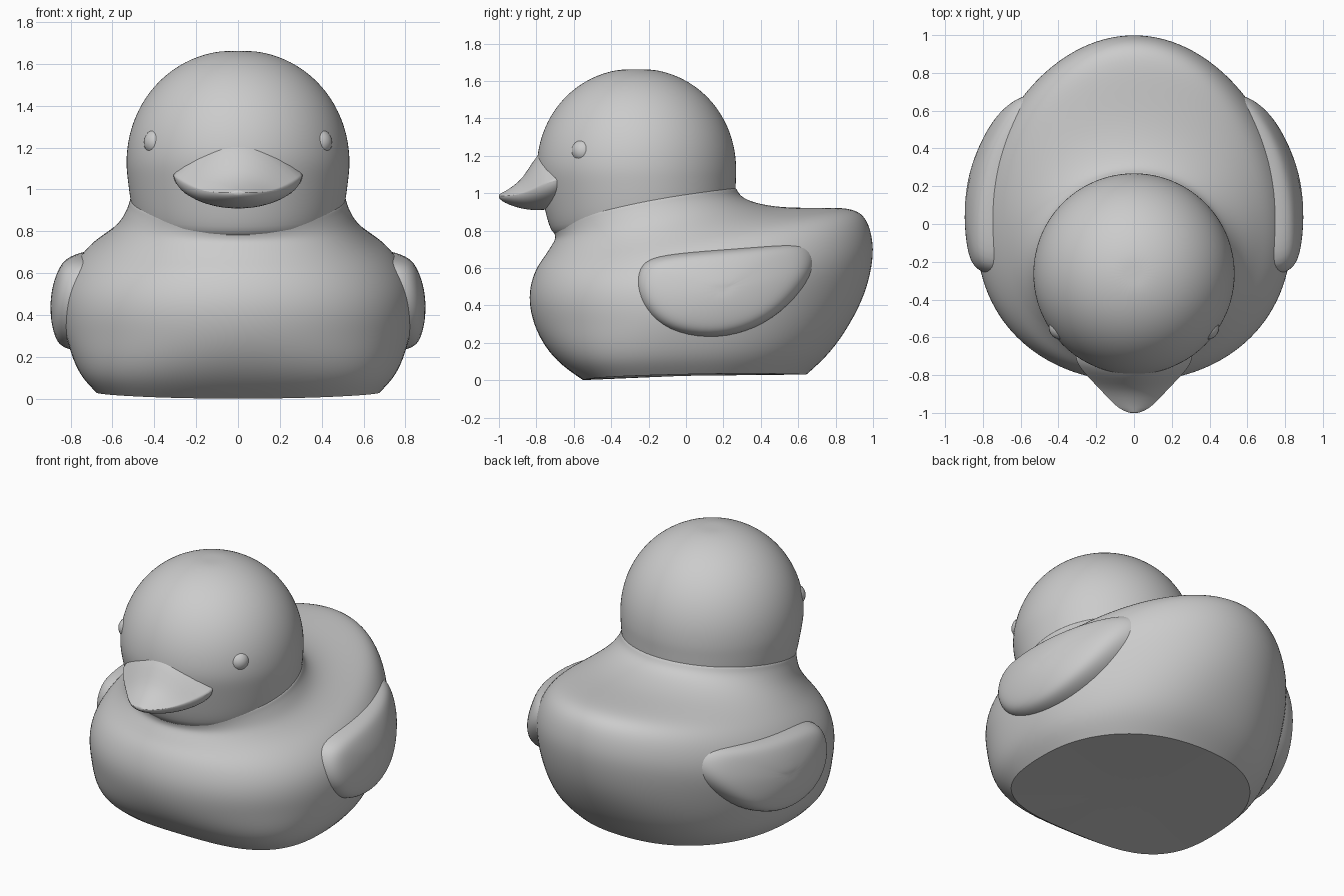
import bpy
import bmesh
from math import sin, cos, pi, sqrt, radians, copysign
from mathutils import Vector

if "Cube" in bpy.data.objects:
    bpy.data.objects.remove(bpy.data.objects["Cube"], do_unlink=True)

SIDES = 32
ANGLES = [2 * pi * i / SIDES for i in range(SIDES)]


def finish(bm, name, levels):
    bmesh.ops.recalc_face_normals(bm, faces=bm.faces)
    mesh = bpy.data.meshes.new(name)
    bm.to_mesh(mesh)
    bm.free()
    obj = bpy.data.objects.new(name, mesh)
    bpy.context.collection.objects.link(obj)
    if levels:
        mod = obj.modifiers.new("Smooth surface", "SUBSURF")
        mod.levels = mod.render_levels = levels
    bpy.ops.object.select_all(action="DESELECT")
    obj.select_set(True)
    bpy.context.view_layer.objects.active = obj
    bpy.ops.object.shade_smooth_by_angle(angle=radians(50))


def loft(name, rings, levels=2, sharp_start=False):
    """Skin closed rings of points and cap both ends."""
    bm = bmesh.new()
    crease = bm.edges.layers.float.new("crease_edge")
    rows = [[bm.verts.new(p) for p in ring] for ring in rings]
    n = len(rows[0])
    for a, b in zip(rows, rows[1:]):
        for i in range(n):
            j = (i + 1) % n
            bm.faces.new((a[i], a[j], b[j], b[i]))
    for row, sharp in ((rows[0], sharp_start), (rows[-1], False)):
        middle = sum((v.co for v in row), Vector()) / n
        pole = bm.verts.new(middle)
        for i in range(n):
            a, b = row[i], row[(i + 1) % n]
            bm.faces.new((a, b, pole))
            if sharp:
                rim = bm.edges.get((a, b))
                rim[crease] = 1.0
                rim.smooth = False
    finish(bm, name, levels)


def tilted_ring(yf, zf, yb, zb, w, zs, forward=0, power=1):
    """Oval through a front point, a back point and two side points."""
    ym, yr = (yf + yb) / 2, (yb - yf) / 2
    zm, zr = (zf + zb) / 2, (zb - zf) / 2
    points = []
    for t in ANGLES:
        s = copysign(abs(sin(t)) ** power, sin(t))
        c = copysign(abs(cos(t)) ** power, cos(t))
        points.append((w * s, ym - yr * c - forward * s * s,
                       zm - zr * c + (zs - zm) * s * s))
    return points


# Body: front y, z; back y, z; half width, side z
body = [
    (-.55, 0, .65, .03, .68, .03),
    (-.67, .08, .775, .14, .76, .11),
    (-.76, .18, .885, .3, .805, .22),
    (-.82, .3, .97, .47, .835, .33),
    (-.845, .42, 1.01, .65, .845, .43),
    (-.835, .52, 1.005, .76, .835, .53),
    (-.8, .61, .975, .865, .795, .62),
    (-.76, .66, .91, .92, .735, .7),
    (-.735, .7, .77, .925, .67, .75),
    (-.715, .73, .55, .92, .6, .805),
    (-.7, .755, .4, .94, .56, .85),
    (-.705, .785, .31, .97, .535, .9),
    (-.72, .82, .275, 1.01, .52, .94),
    (-.73, .86, .262, 1.06, .516, .98),
]
body_rings = []
for row in body:
    side_z = row[-1]
    skew = .12 * min(1, max(0, (.96 - side_z) / .3))
    body_rings.append(tilted_ring(*row, skew, min(1, .77 + .7 * side_z)))
loft("body", body_rings, sharp_start=True)

# Head: slanted neck rising into a dome
HEAD_Y, HEAD_Z, HEAD_R = -.265, 1.13, .538
head = [
    (-.69, .74, .2, .82, .47, .78),
    (-.735, .82, .262, .9, .505, .88),
    (-.757, .91, .268, 1, .522, .98),
    (-.785, 1.04, .27, 1.08, .533, 1.07),
]
for step in range(10):
    a = pi / 2 * step / 10
    r, z = HEAD_R * cos(a) ** .95, HEAD_Z + HEAD_R * sin(a)
    head.append((HEAD_Y - r, z, HEAD_Y + r, z, r, z))
loft("head", [tilted_ring(*r) for r in head])


# Beak: y, half width, edge z, top z, bottom z
def beak_ring(y, w, edge, top, bottom):
    points = []
    for t in ANGLES:
        s = sin(t)
        rise = (top - edge) * s ** 2.2 if s > 0 else (edge - bottom) * s
        points.append((w * cos(t), y, edge + rise))
    return points


beak = [
    (-1, .03, .985, .995, .972),
    (-.975, .085, .985, 1.005, .95),
    (-.92, .14, .99, 1.04, .928),
    (-.87, .185, 1, 1.085, .915),
    (-.82, .235, 1.02, 1.17, .908),
    (-.76, .29, 1.05, 1.25, .908),
    (-.7, .32, 1.075, 1.25, .92),
    (-.64, .29, 1.075, 1.2, .95),
]
loft("beak", [beak_ring(*r) for r in beak], levels=1)

# Wings: rounded pads wrapped around the flanks
outline = [
    (-.26, .5), (-.24, .6), (-.17, .66), (.1, .685), (.35, .705),
    (.52, .722), (.65, .725), (.69, .65), (.65, .53), (.5, .36),
    (.32, .26), (.12, .225), (-.1, .265), (-.22, .38),
]
pad_steps = [(1.02, -.2), (1.04, -.1), (1.01, -.045), (.94, -.012),
             (.8, 0), (.5, 0), (.2, 0)]
WING_Y, WING_Z = .2, .48


def wing_point(y, z, scale, depth, side):
    y = WING_Y + (y - WING_Y) * scale
    z = WING_Z + (z - WING_Z) * scale
    x = .9 * sqrt(1 - ((y - .03) / .97) ** 2) - (z - .43) ** 2
    return (side * (x + depth), y, z)


# Eyes: faint bumps sunk into the head
for label, side in (("left", 1), ("right", -1)):
    loft(label + "_wing", [[wing_point(y, z, s, d, side) for y, z in outline]
                           for s, d in pad_steps])
    bm = bmesh.new()
    bmesh.ops.create_uvsphere(bm, u_segments=24, v_segments=12, radius=.065)
    bmesh.ops.translate(bm, vec=(side * .386, -.547, 1.225), verts=bm.verts)
    finish(bm, label + "_eye", 0)
